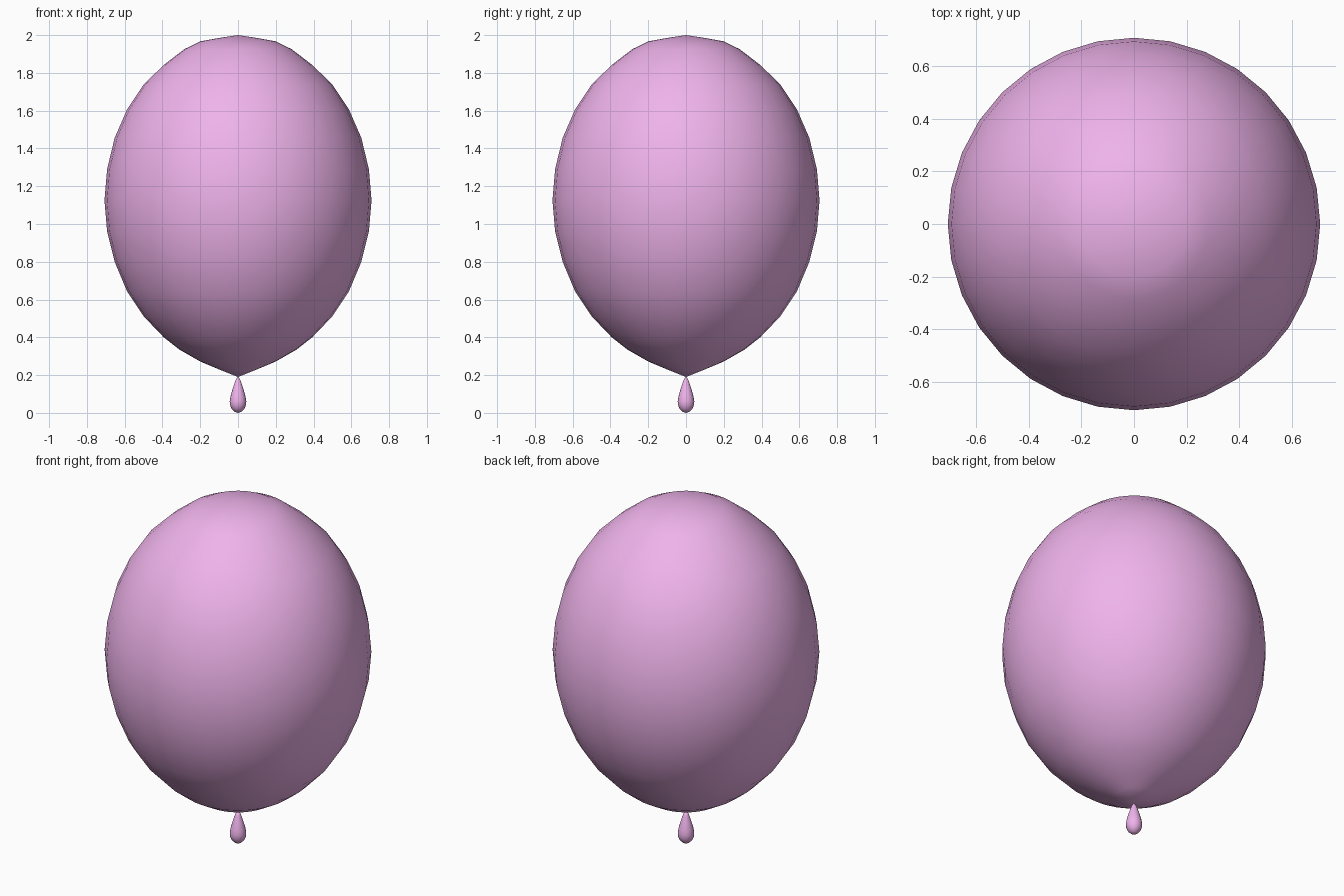
import bpy, bmesh, math

if "Cube" in bpy.data.objects:
    bpy.data.objects.remove(bpy.data.objects["Cube"])

pink = bpy.data.materials.new("pink")
pink.diffuse_color = (0.86, 0.45, 0.83, 1)
pink.use_nodes = True
pink.node_tree.nodes["Principled BSDF"].inputs["Base Color"].default_value = pink.diffuse_color


def lathe(name, profile, sides):
    """Revolve (radius, z) points around z; zero radii become poles."""
    bm = bmesh.new()
    verts = [bm.verts.new((r, 0, z)) for r, z in profile]
    edges = [bm.edges.new(pair) for pair in zip(verts, verts[1:])]
    bmesh.ops.spin(bm, geom=verts + edges, cent=(0, 0, 0), axis=(0, 0, 1),
                   angle=2 * math.pi, steps=sides, use_merge=True)
    bmesh.ops.remove_doubles(bm, verts=bm.verts, dist=0.0005)
    bmesh.ops.recalc_face_normals(bm, faces=bm.faces)
    mesh = bpy.data.meshes.new(name)
    bm.to_mesh(mesh)
    bm.free()
    mesh.materials.append(pink)
    mesh.shade_smooth()
    obj = bpy.data.objects.new(name, mesh)
    bpy.context.collection.objects.link(obj)
    return obj


# Inflated body, tapering toward the neck
lathe("balloon_body", [
    (0, 0.19), (0.10, 0.23), (0.20, 0.272), (0.31, 0.335), (0.393, 0.40),
    (0.50, 0.512), (0.588, 0.645), (0.653, 0.80), (0.693, 0.96),
    (0.707, 1.125), (0.693, 1.29), (0.653, 1.456), (0.588, 1.605),
    (0.50, 1.738), (0.393, 1.842), (0.285, 1.925), (0.20, 1.967),
    (0.10, 1.985), (0, 2.0)], 32)

# Teardrop knot under the body
lathe("knot", [
    (0, 0.0), (0.018, 0.006), (0.033, 0.02), (0.042, 0.04), (0.044, 0.062),
    (0.039, 0.09), (0.029, 0.125), (0.016, 0.165), (0, 0.2)], 16)
